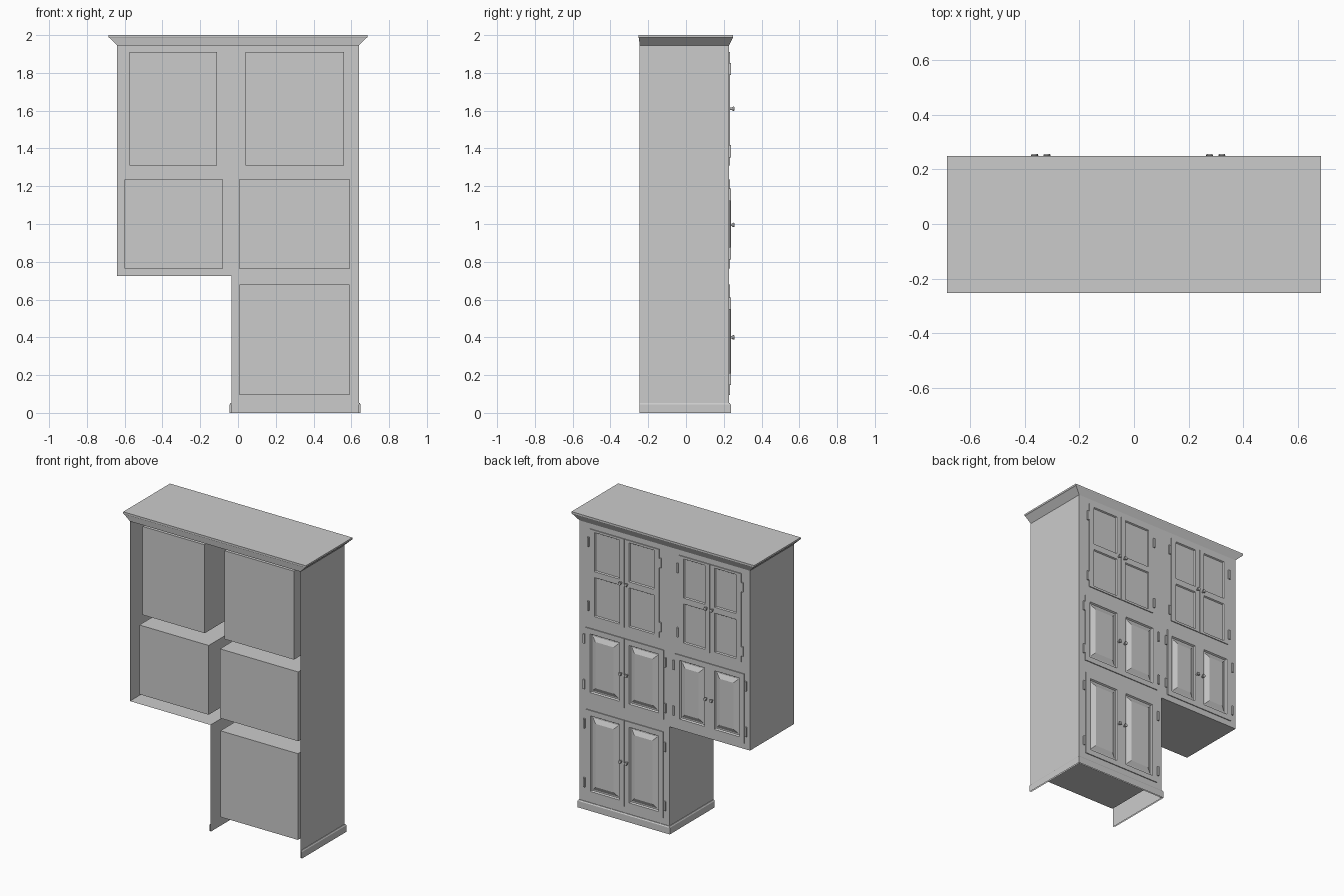
import bpy, bmesh, math

if "Cube" in bpy.data.objects:
    bpy.data.objects.remove(bpy.data.objects["Cube"])

BACK, CAVITY, FACE, DOOR = -0.245, -0.2, 0.228, 0.234   # depth planes in y


def make(name, quads, recalc=True):
    """Mesh object from a list of polygons given as point tuples."""
    bm = bmesh.new()
    for q in quads:
        bm.faces.new([bm.verts.new(p) for p in q])
    bmesh.ops.remove_doubles(bm, verts=bm.verts[:], dist=1e-5)
    if recalc:
        bmesh.ops.recalc_face_normals(bm, faces=bm.faces[:])
    me = bpy.data.meshes.new(name)
    bm.to_mesh(me)
    bm.free()
    ob = bpy.data.objects.new(name, me)
    bpy.context.collection.objects.link(ob)
    return ob


def sheet(x0, x1, z0, z1, holes, y):
    """Flat sheet facing +y with rectangular holes (x0, x1, z0, z1)."""
    xs = sorted({x0, x1, *[h[0] for h in holes], *[h[1] for h in holes]})
    zs = sorted({z0, z1, *[h[2] for h in holes], *[h[3] for h in holes]})
    out = []
    for a, b in zip(xs, xs[1:]):
        for c, d in zip(zs, zs[1:]):
            mx, mz = (a + b) / 2, (c + d) / 2
            if not any(h[0] < mx < h[1] and h[2] < mz < h[3] for h in holes):
                out.append([(b, y, c), (a, y, c), (a, y, d), (b, y, d)])
    return out


def bridge(rings, closed=True):
    out = []
    for r, s in zip(rings, rings[1:]):
        n = len(r)
        for i in range(n if closed else n - 1):
            j = (i + 1) % n
            out.append([r[i], r[j], s[j], s[i]])
    return out


def rings(rect, steps, cap=True):
    """Nested rectangles (inset, y) bridged together, last one filled."""
    x0, x1, z0, z1 = rect
    rs = [[(x1 - i, y, z0 + i), (x0 + i, y, z0 + i),
           (x0 + i, y, z1 - i), (x1 - i, y, z1 - i)] for i, y in steps]
    return bridge(rs) + ([rs[-1]] if cap else [])


def box(name, x0, x1, y0, y1, z0, z1):
    return make(name, rings((x0, x1, z0, z1), [(0, y0), (0, y1)])
                + [[(x0, y0, z0), (x1, y0, z0), (x1, y0, z1), (x0, y0, z1)]])


def knob(name, x, z):
    prof = [(0.006, DOOR - 0.004), (0.006, 0.241), (0.012, 0.250), (0.010, 0.256)]
    n = 12
    rs = [[(x + r * math.cos(2 * math.pi * k / n), y, z + r * math.sin(2 * math.pi * k / n))
           for k in range(n)] for r, y in prof]
    ob = make(name, bridge(rs) + [rs[-1]])
    for p in ob.data.polygons:
        p.use_smooth = len(p.vertices) == 4
    ob.data.set_sharp_from_angle(angle=math.radians(35))


# bays: name, opening rect, glazed, pair centre, hinge heights, knob height
BAYS = [
    ("upper_left", (-0.575, -0.11, 1.31, 1.91), True, (1.385, 1.82), 1.61),
    ("upper_right", (0.04, 0.56, 1.31, 1.91), True, (1.385, 1.82), 1.61),
    ("middle_left", (-0.60, -0.08, 0.765, 1.235), False, (0.845, 1.155), 0.995),
    ("middle_right", (0.005, 0.592, 0.765, 1.235), False, (0.845, 1.155), 0.995),
    ("lower_right", (0.008, 0.59, 0.095, 0.68), False, (0.18, 0.58), 0.40),
]
openings = [b[1] for b in BAYS]

# L-shaped face frame with the door openings
notch = (-0.64, -0.035, 0.0, 0.725)
make("face_frame", sheet(-0.64, 0.64, 0.0, 1.945, openings + [notch], FACE), False)

# outer side walls and the underside of the overhang
outline = [(0.64, 1.945), (0.64, 0), None, (-0.035, 0), (-0.035, 0.725),
           (-0.64, 0.725), (-0.64, 1.945)]
walls = []
for a, b in zip(outline, outline[1:]):
    if a and b:
        walls.append([(a[0], FACE, a[1]), (a[0], BACK, a[1]),
                      (b[0], BACK, b[1]), (b[0], FACE, b[1])])
make("carcass_walls", walls, False)

# flared crown
crown = []
for x, y0, y1, z in [(0.64, BACK, FACE, 1.945), (0.68, -0.25, 0.247, 1.985),
                     (0.685, -0.252, 0.249, 1.988), (0.685, -0.252, 0.249, 2.0)]:
    crown.append([(-x, y0, z), (x, y0, z), (x, y1, z), (-x, y1, z)])
make("crown", bridge(crown) + [crown[-1]])

# plinth around three sides
plinth = [[(0.64 + o, BACK, z), (0.64 + o, FACE + o, z),
           (-0.035 - o, FACE + o, z), (-0.035 - o, BACK, z)]
          for o, z in [(0.009, 0.0), (0.009, 0.044), (0.004, 0.052), (0.0, 0.052)]]
make("plinth", bridge(plinth, closed=False), False)

for name, rect, glazed, hinge_z, knob_z in BAYS:
    x0, x1, z0, z1 = rect
    mid = (x0 + x1) / 2

    # inner compartment, open toward the doors
    make(name + "_compartment", rings(rect, [(0, FACE), (0, CAVITY)]), False)

    for side in (-1, 1):
        tag = f"{name}_{'a' if side < 0 else 'b'}"
        dx0, dx1 = sorted((mid + side * 0.0015, x1 if side > 0 else x0))
        inner, outer = mid + side * 0.036, (x1 if side > 0 else x0) - side * 0.036
        px0, px1 = sorted((inner, outer))

        # door frame, then window panes or a raised panel
        if glazed:
            zm = (z0 + z1) / 2
            holes = [(px0, px1, z0 + 0.015, zm - 0.02), (px0, px1, zm + 0.02, z1 - 0.015)]
            steps = [(0, DOOR), (0.005, 0.226)]
        else:
            holes = [(px0, px1, z0 + 0.036, z1 - 0.036)]
            steps = [(0, DOOR), (0.006, 0.224), (0.014, 0.224), (0.042, 0.238)]
        quads = rings((dx0, dx1, z0, z1), [(0, 0.215), (0, DOOR)], cap=False)
        quads += sheet(dx0, dx1, z0, z1, holes, DOOR)
        make(tag + "_door", quads)
        for i, h in enumerate(holes):
            make(f"{tag}_panel_{i}", rings(h, steps))

        # knob and two hinges
        knob(tag + "_knob", mid + side * 0.0225, knob_z)
        hx = (x1 if side > 0 else x0) + side * 0.011
        for i, hz in enumerate(hinge_z):
            box(f"{tag}_hinge_{i}", hx - 0.006, hx + 0.006, FACE - 0.002, 0.237,
                hz - 0.032, hz + 0.032)
